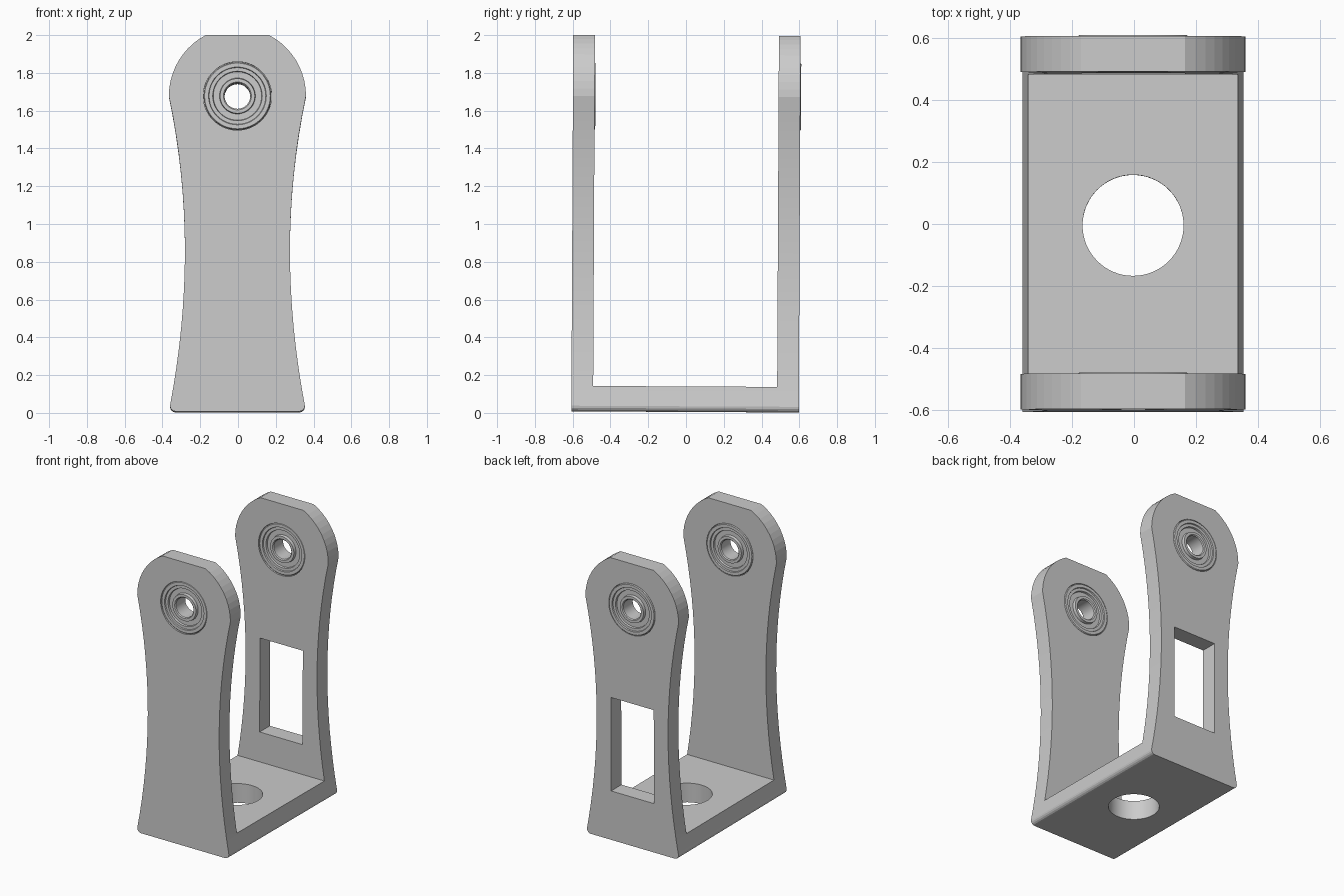
import bpy, bmesh, math
from mathutils import Matrix, Vector

if "Cube" in bpy.data.objects:
    bpy.data.objects.remove(bpy.data.objects["Cube"])

grey = bpy.data.materials.new("light_grey")
grey.diffuse_color = (0.6, 0.6, 0.6, 1)
grey.use_nodes = True
grey.node_tree.nodes["Principled BSDF"].inputs["Base Color"].default_value = grey.diffuse_color

# slight lean of the whole bracket
LEAN = Matrix.Translation((-0.003, -0.005, 0.005)) @ Matrix.Rotation(-0.005, 4, 'X')
HALF, INNER, FLOOR, PIVOT = 0.602, 0.487, 0.135, 1.67


def make(name, bm):
    bmesh.ops.recalc_face_normals(bm, faces=bm.faces)
    mesh = bpy.data.meshes.new(name)
    bm.to_mesh(mesh)
    bm.free()
    mesh.materials.append(grey)
    ob = bpy.data.objects.new(name, mesh)
    bpy.context.collection.objects.link(ob)
    return ob


def activate(ob):
    bpy.ops.object.select_all(action='DESELECT')
    ob.select_set(True)
    bpy.context.view_layer.objects.active = ob


def box(name, lo, hi):
    bm = bmesh.new()
    bmesh.ops.create_cube(bm, size=1)
    lo, hi = Vector(lo), Vector(hi)
    for v in bm.verts:
        v.co = Vector([(lo[i] + hi[i]) / 2 + v.co[i] * (hi[i] - lo[i]) for i in range(3)])
    return make(name, bm)


def cylinder(name, radius, depth, matrix):
    bm = bmesh.new()
    bmesh.ops.create_cone(bm, cap_ends=True, segments=64, radius1=radius,
                          radius2=radius, depth=depth, matrix=matrix)
    return make(name, bm)


def cut(target, cutter):
    mod = target.modifiers.new("cut", 'BOOLEAN')
    mod.operation, mod.solver, mod.object = 'DIFFERENCE', 'EXACT', cutter
    activate(target)
    bpy.ops.object.modifier_apply(modifier=mod.name)
    bpy.data.objects.remove(cutter)


# Half outline: rounded foot, waisted side, round head with a flat top
half = []
for i in range(5):
    a = math.radians(-90 + 90 * i / 4)
    half.append((0.327 + 0.03 * math.cos(a), 0.03 + 0.03 * math.sin(a)))
for i in range(1, 16):
    u = -1 + 2 * i / 16
    half.append((0.278 + (0.082 + 0.003 * u) * u * u, 0.85 + 0.82 * u))
top_angle = math.asin((1.992 - PIVOT) / 0.363)
for i in range(11):
    a = top_angle * i / 10
    half.append((0.363 * math.cos(a), PIVOT + 0.363 * math.sin(a)))
outline = half + [(-x, z) for x, z in reversed(half)]

# Bracket body: outline extruded along y
bm = bmesh.new()
face = bm.faces.new([bm.verts.new((x, -HALF, z)) for x, z in outline])
ext = bmesh.ops.extrude_face_region(bm, geom=[face])
bmesh.ops.translate(bm, vec=(0, 2 * HALF, 0),
                    verts=[g for g in ext['geom'] if isinstance(g, bmesh.types.BMVert)])
bracket = make("bracket", bm)

# Gap between the arms, base hole, rear window, bearing seats
cut(bracket, box("gap_cutter", (-1, -INNER, FLOOR), (1, INNER, 3)))
cut(bracket, cylinder("base_hole_cutter", 0.163, 1, Matrix.Identity(4)))
cut(bracket, box("window_cutter", (-0.167, 0.3, 0.345), (0.167, 0.8, 1.005)))
cut(bracket, cylinder("seat_cutter", 0.181, 3,
                      Matrix.Translation((0, 0, PIVOT)) @ Matrix.Rotation(math.pi / 2, 4, 'X')))
activate(bracket)
bpy.ops.object.shade_smooth_by_angle(angle=math.radians(5.8))
bracket.matrix_world = LEAN


# Bearings: lathed ring with grooves and a shield on both faces
W = (HALF - INNER) / 2
side = [(0.068, W - 0.006), (0.074, W), (0.092, W), (0.095, W - 0.02), (0.128, W - 0.02),
        (0.131, W - 0.008), (0.150, W - 0.008), (0.153, W), (0.174, W), (0.179, W - 0.005)]
section = side + [(r, -y) for r, y in reversed(side)]


def bearing(name, y):
    bm = bmesh.new()
    n = 48
    rings = [[bm.verts.new((r * math.cos(2 * math.pi * k / n), h,
                            r * math.sin(2 * math.pi * k / n))) for r, h in section]
             for k in range(n)]
    m = len(section)
    for k in range(n):
        a, b = rings[k], rings[(k + 1) % n]
        for j in range(m):
            bm.faces.new((a[j], a[(j + 1) % m], b[(j + 1) % m], b[j]))
    ob = make(name, bm)
    activate(ob)
    bpy.ops.object.shade_smooth_by_angle(angle=math.radians(30))
    ob.matrix_world = LEAN @ Matrix.Translation((0, y, PIVOT))


MID = (HALF + INNER) / 2
bearing("front_bearing", -MID + 0.004)
bearing("rear_bearing", MID + 0.004)
